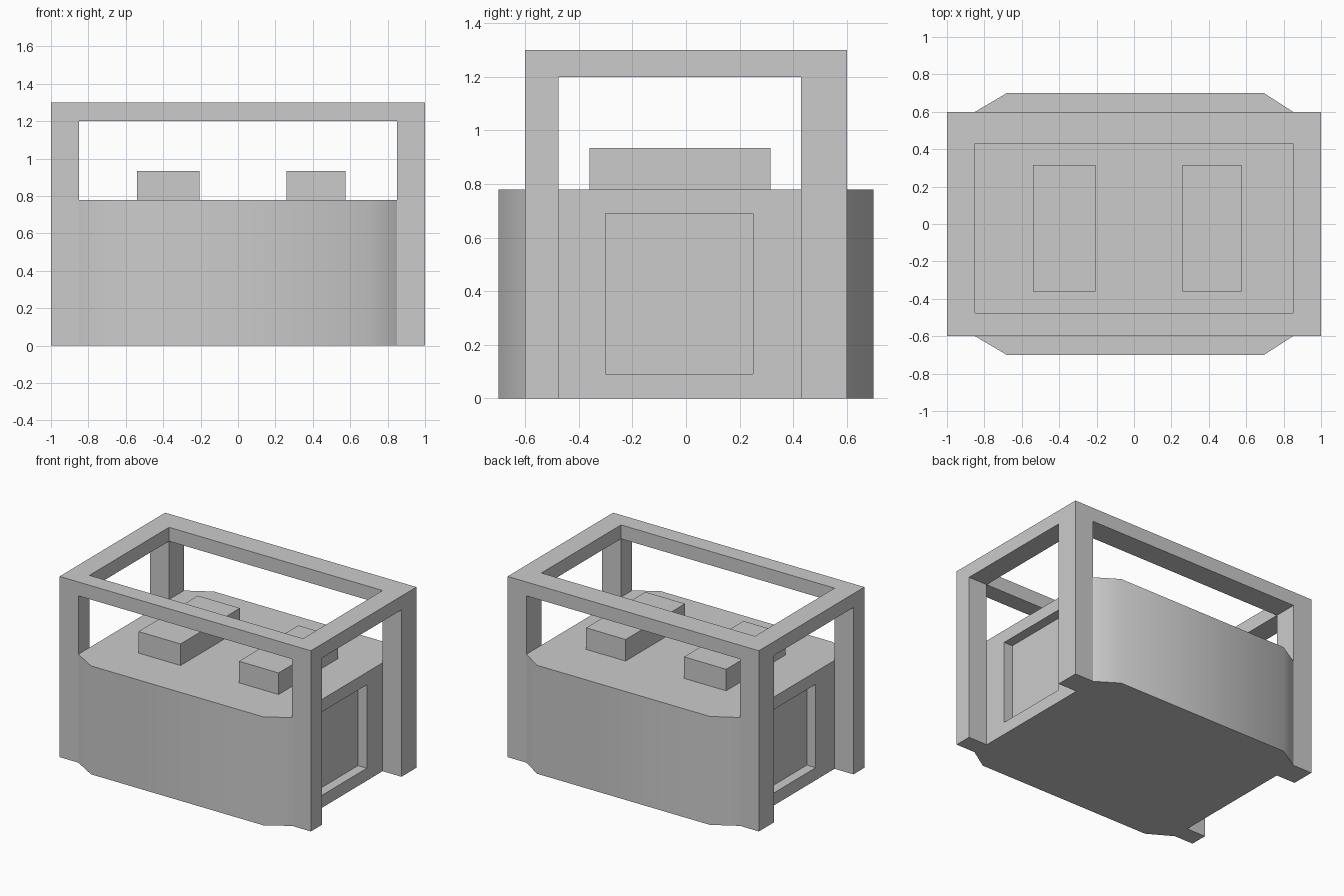
import bpy, bmesh, math

if "Cube" in bpy.data.objects:
    bpy.data.objects.remove(bpy.data.objects["Cube"])


def make_object(name, bm):
    bmesh.ops.recalc_face_normals(bm, faces=bm.faces)
    mesh = bpy.data.meshes.new(name)
    bm.to_mesh(mesh)
    bm.free()
    ob = bpy.data.objects.new(name, mesh)
    bpy.context.collection.objects.link(ob)
    return ob


def prism(bm, outline, z0, z1):
    face = bm.faces.new([bm.verts.new((x, y, z0)) for x, y in outline])
    top = bmesh.ops.extrude_face_region(bm, geom=[face])["geom"]
    for v in top:
        if isinstance(v, bmesh.types.BMVert):
            v.co.z = z1


def box(name, x0, x1, y0, y1, z0, z1):
    bm = bmesh.new()
    prism(bm, [(x0, y0), (x1, y0), (x1, y1), (x0, y1)], z0, z1)
    return make_object(name, bm)


# Main tank: rectangle with bulging chamfered front and back
bm = bmesh.new()
prism(bm, [(-0.85, -0.6), (-0.68, -0.7), (0.695, -0.7), (0.85, -0.6),
           (0.85, 0.6), (0.695, 0.7), (-0.68, 0.7), (-0.85, 0.6)], 0, 0.78)
bmesh.ops.recalc_face_normals(bm, faces=bm.faces)

# Recessed panel in each end
for side, y0, y1 in ((1, -0.30, 0.25), (-1, -0.26, 0.26)):
    bm.normal_update()
    end = next(f for f in bm.faces if f.normal.x * side > 0.99)
    bmesh.ops.inset_region(bm, faces=[end], thickness=0.1)
    for v in end.verts:
        v.co.y = y0 if v.co.y < 0 else y1
        v.co.z = 0.09 if v.co.z < 0.39 else 0.69
    bmesh.ops.inset_region(bm, faces=[end], thickness=0)
    for v in end.verts:
        v.co.x -= side * 0.07
tank = make_object("tank_body", bm)
bpy.context.view_layer.objects.active = tank
tank.select_set(True)
bpy.ops.object.shade_smooth_by_angle(angle=math.radians(40))

# Raised blocks on the tank lid
box("lid_block_left", -0.54, -0.205, -0.36, 0.315, 0.78, 0.935)
box("lid_block_right", 0.26, 0.575, -0.36, 0.315, 0.78, 0.935)

# Cage: one mesh whose ring and legs share a square grid footprint
xs = (-1, -0.85, 0.85, 1)
ys = (-0.6, -0.475, 0.43, 0.6)
zs = (0, 1.2, 1.3)
bm = bmesh.new()
grid = {(i, j, k): bm.verts.new((x, y, z)) for i, x in enumerate(xs)
        for j, y in enumerate(ys) for k, z in enumerate(zs)}


def solid(i, j, k):
    if not (0 <= i < 3 and 0 <= j < 3 and 0 <= k < 2):
        return False
    return (i != 1 and j != 1) if k == 0 else (i, j) != (1, 1)


# Skin only the exposed faces of the filled cells
for i in range(3):
    for j in range(3):
        for k in range(2):
            if not solid(i, j, k):
                continue
            for axis in range(3):
                for step in (0, 1):
                    n = [i, j, k]
                    n[axis] += 1 if step else -1
                    if solid(*n):
                        continue
                    loop = []
                    for a, b in ((0, 0), (1, 0), (1, 1), (0, 1)):
                        c = [i, j, k]
                        c[axis] += step
                        c[(axis + 1) % 3] += a
                        c[(axis + 2) % 3] += b
                        loop.append(grid[tuple(c)])
                    bm.faces.new(loop)
bmesh.ops.delete(bm, geom=[v for v in bm.verts if not v.link_faces], context='VERTS')
make_object("cage_frame", bm)
